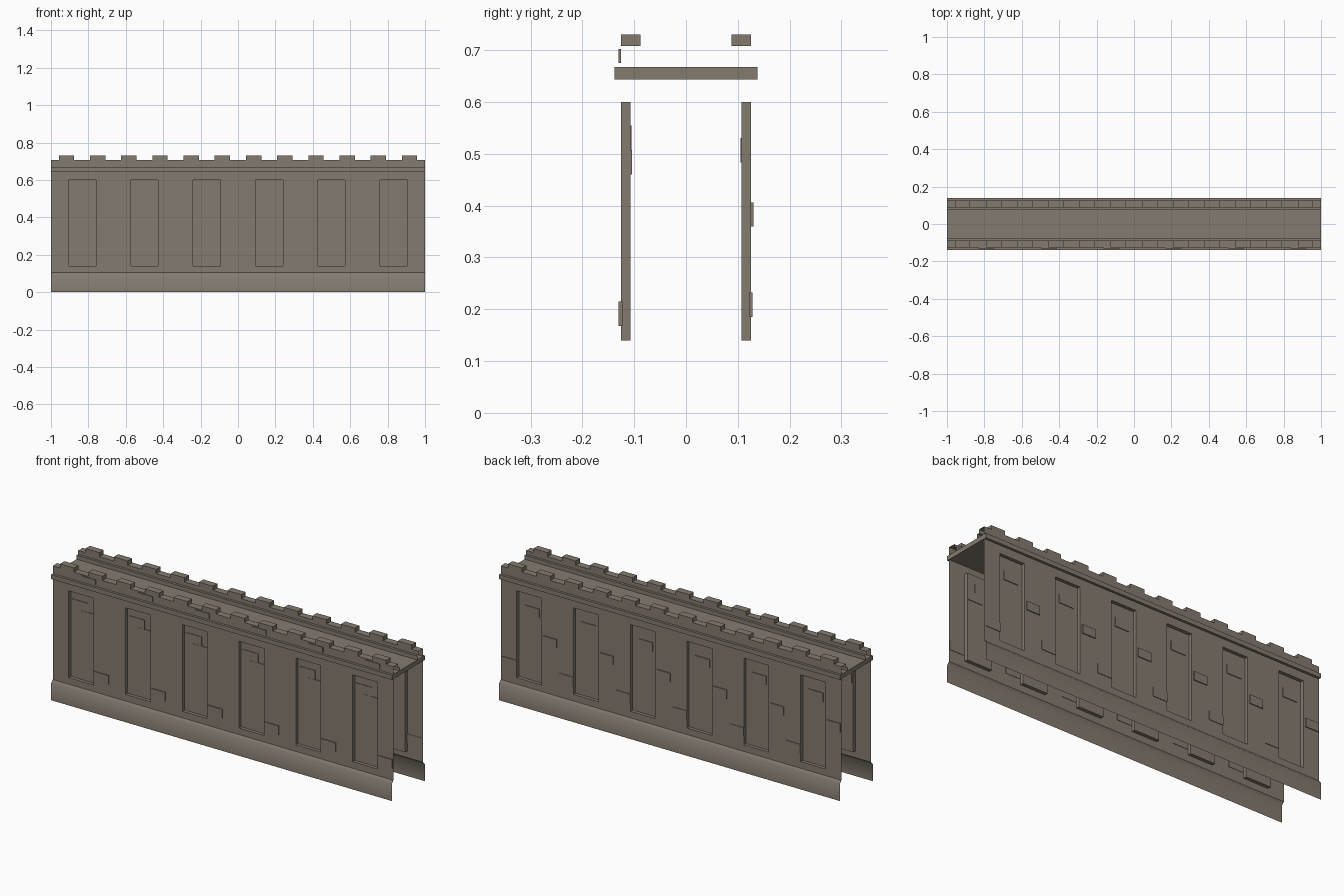
import bpy, bmesh, math

if "Cube" in bpy.data.objects:
    bpy.data.objects.remove(bpy.data.objects["Cube"])

stone = bpy.data.materials.new("weathered_stone")
stone.diffuse_color = (0.23, 0.198, 0.16, 1)
stone.use_nodes = True
stone.node_tree.nodes["Principled BSDF"].inputs["Base Color"].default_value = stone.diffuse_color

BAYS = [-5 / 6 + i / 3 for i in range(6)]   # bay centres along the wall
HALF_PANEL = 0.073                           # half width of a recessed panel
FACE, RECESS, FOOT = -0.125, -0.107, -0.138  # depths of wall face, panel back, plinth


def make_object(name, bm, turn=False, smooth=False):
    """Turn a bmesh into an object; 'turn' swings it round to the back."""
    if turn:
        for v in bm.verts:
            v.co.x, v.co.y = -v.co.x, -v.co.y
    for f in bm.faces:
        f.smooth = smooth
    mesh = bpy.data.meshes.new(name)
    bm.to_mesh(mesh)
    bm.free()
    mesh.materials.append(stone)
    obj = bpy.data.objects.new(name, mesh)
    bpy.context.collection.objects.link(obj)
    return obj


def add_box(bm, x0, x1, y0, y1, z0, z1):
    verts = bmesh.ops.create_cube(bm, size=1)["verts"]
    for v in verts:
        v.co = ((x0 + x1) / 2 + v.co.x * (x1 - x0),
                (y0 + y1) / 2 + v.co.y * (y1 - y0),
                (z0 + z1) / 2 + v.co.z * (z1 - z0))


def strip(profile):
    """Sweep an open (y, z) profile along the full length, open at both ends."""
    bm = bmesh.new()
    rows = [[bm.verts.new((x, y, z)) for x in (-1, 1)] for y, z in profile]
    for a, b in zip(rows, rows[1:]):
        bm.faces.new((a[0], a[1], b[1], b[0]))
    return bm


def wall_face():
    """Flat wall sheet with one recessed panel per bay."""
    bm = bmesh.new()
    xs = [-1] + [c + s * HALF_PANEL for c in BAYS for s in (-1, 1)] + [1]
    zs = [0.105, 0.14, 0.60, 0.645]
    grid = [[bm.verts.new((x, FACE, z)) for x in xs] for z in zs]
    for j in range(len(zs) - 1):
        for i in range(len(xs) - 1):
            ring = [grid[j][i], grid[j][i + 1], grid[j + 1][i + 1], grid[j + 1][i]]
            if j == 1 and i % 2 == 1:
                inner = [bm.verts.new((v.co.x, RECESS, v.co.z)) for v in ring]
                bm.faces.new(inner)
                for k in range(4):
                    n = (k + 1) % 4
                    bm.faces.new((ring[k], ring[n], inner[n], inner[k]))
            else:
                bm.faces.new(ring)
    return bm


# Loose bricks per bay: x from bay centre, depth, height
front_bricks = [
    (0.077, 0.163, -0.130, -0.123, 0.168, 0.215),
    (-0.065, 0.029, -0.110, -0.1055, 0.505, 0.555),
    (-0.020, 0.073, -0.111, -0.104, 0.460, 0.507),
    (0.003, 0.088, -0.130, -0.125, 0.675, 0.702),
]
back_bricks = [
    (0.085, 0.163, -0.130, -0.123, 0.360, 0.406),
    (-0.157, -0.073, -0.128, -0.123, 0.185, 0.232),
    (-0.037, 0.048, -0.111, -0.105, 0.483, 0.530),
]

parapet_profile = [(FACE, 0.667), (FACE, 0.708), (-0.088, 0.708),
                   (-0.088, 0.688), (-0.075, 0.688), (-0.075, 0.667)]

for side, turn, bricks in (("front", False, front_bricks), ("back", True, back_bricks)):
    # Panelled wall and its flared plinth
    make_object(side + "_wall", wall_face(), turn)
    make_object(side + "_plinth", strip([(FOOT, 0), (FOOT, 0.09), (FACE, 0.105)]), turn, True)
    # Parapet with inner kerb
    make_object(side + "_parapet", strip(parapet_profile), turn)
    # Merlons
    bm = bmesh.new()
    for i in range(12):
        c = -11 / 12 + i / 6
        add_box(bm, c - 0.041, c + 0.041, FACE, -0.088, 0.708, 0.73)
    make_object(side + "_merlons", bm, turn)
    # Bricks standing out of the wall
    bm = bmesh.new()
    for c in BAYS:
        for x0, x1, y0, y1, z0, z1 in bricks:
            add_box(bm, c + x0, min(c + x1, 1), y0, y1, z0, z1)
    make_object(side + "_bricks", bm, turn)

# Walkway slab
bm = bmesh.new()
add_box(bm, -1, 1, FOOT, -FOOT, 0.643, 0.667)
make_object("walkway", bm)
